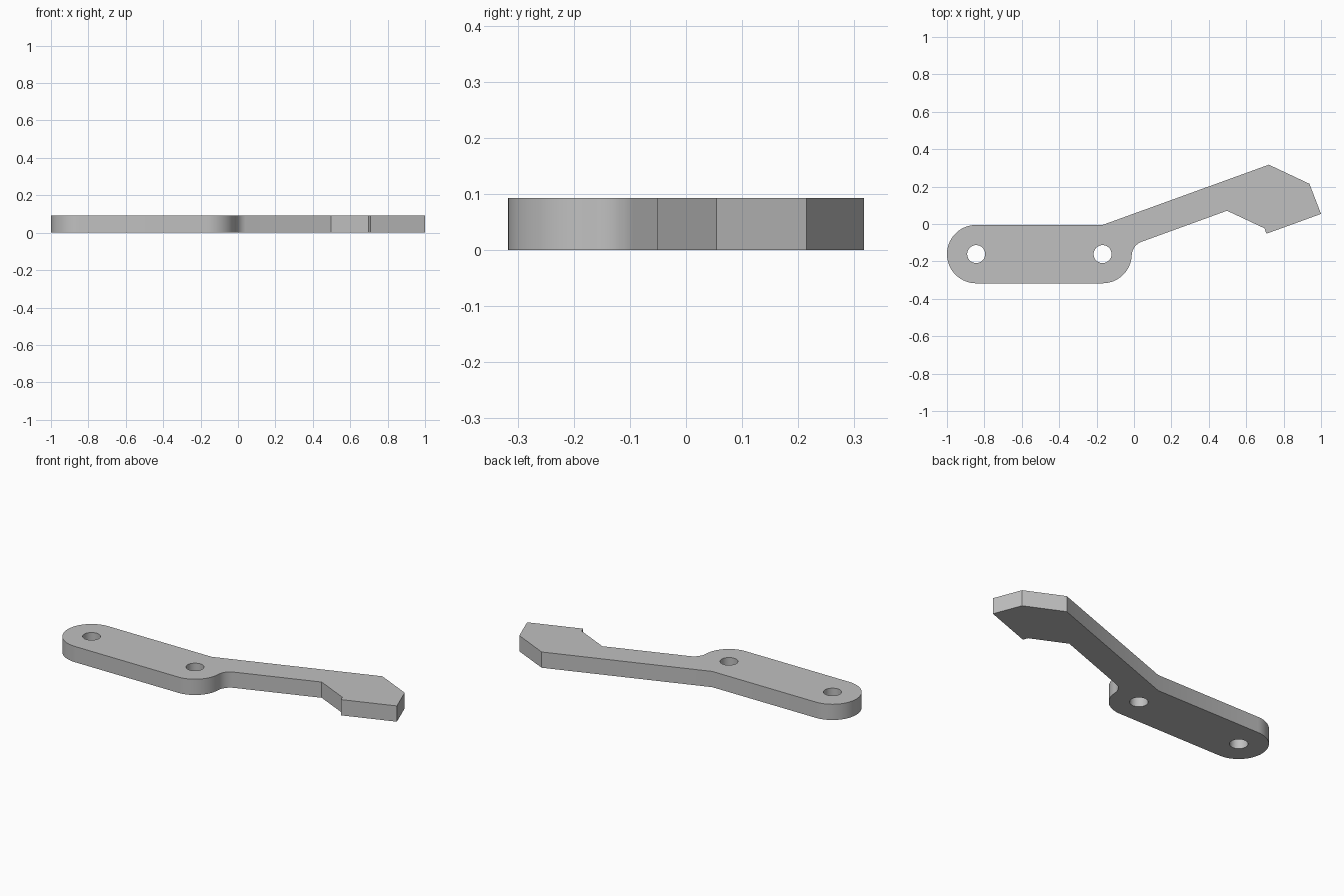
import bpy
import bmesh
from math import cos, sin, radians, degrees, atan2, sqrt, pi
from mathutils import Vector

cube = bpy.data.objects.get("Cube")
if cube:
    bpy.data.objects.remove(cube)

THICK = 0.093
BODY_R, HOLE_R, FILLET_R = 0.156, 0.048, 0.08
pivot_a = Vector((-0.844, -0.161))
pivot_b = Vector((-0.168, -0.161))
tilt = radians(20)


def arc(center, radius, start, end, steps):
    """Points on an arc, angles in degrees."""
    angles = [radians(start + (end - start) * i / steps) for i in range(steps + 1)]
    return [center + radius * Vector((cos(a), sin(a))) for a in angles]


# Concave fillet tangent to the rounded body end and the arm's lower edge
notch = Vector((0.497, 0.071))
along = Vector((cos(tilt), sin(tilt)))
below = Vector((sin(tilt), -cos(tilt)))
foot = notch + along * (pivot_b - notch).dot(along)
offset = (pivot_b - foot).dot(below)
reach = sqrt((BODY_R + FILLET_R) ** 2 - (FILLET_R - offset) ** 2)
fillet_center = foot + along * reach + below * FILLET_R
to_fillet = fillet_center - pivot_b
meet = degrees(atan2(to_fillet.y, to_fillet.x))

# Outline, counter-clockwise: rounded body, fillet, arm and angular head
outline = arc(pivot_a, BODY_R, 90, 270, 36)
outline += arc(pivot_b, BODY_R, -90, meet, 20)
outline += arc(fillet_center, FILLET_R, 180 + meet, 110, 16)[1:]
outline += [notch] + [Vector(p) for p in (
    (0.698, -0.023), (0.708, -0.052), (1.0, 0.054),
    (0.938, 0.215), (0.721, 0.317), (-0.168, -0.005))]
holes = [arc(p, HOLE_R, 0, 360, 40)[:-1] for p in (pivot_a, pivot_b)]

# Fill the outline around the holes, then extrude to a plate
bm = bmesh.new()
edges = []
for loop in [outline] + holes:
    verts = [bm.verts.new((p.x, p.y, 0)) for p in loop]
    edges += [bm.edges.new((v, verts[i - 1])) for i, v in enumerate(verts)]
bmesh.ops.triangle_fill(bm, edges=edges, use_beauty=True, normal=(0, 0, 1))
raised = bmesh.ops.extrude_face_region(bm, geom=bm.faces[:], use_keep_orig=True)
bmesh.ops.translate(bm, vec=(0, 0, THICK),
                    verts=[g for g in raised["geom"] if isinstance(g, bmesh.types.BMVert)])
bmesh.ops.recalc_face_normals(bm, faces=bm.faces[:])

mesh = bpy.data.meshes.new("lever_arm")
bm.to_mesh(mesh)
bm.free()
lever = bpy.data.objects.new("lever_arm", mesh)
bpy.context.collection.objects.link(lever)

# Single grey material
grey = bpy.data.materials.new("light_grey")
grey.use_nodes = True
color = (0.53, 0.53, 0.53, 1)
grey.diffuse_color = color
grey.node_tree.nodes["Principled BSDF"].inputs["Base Color"].default_value = color
mesh.materials.append(grey)

# Smooth the rounded walls, keep the corners crisp
bpy.ops.object.select_all(action="DESELECT")
lever.select_set(True)
bpy.context.view_layer.objects.active = lever
bpy.ops.object.shade_smooth_by_angle(angle=radians(20))
